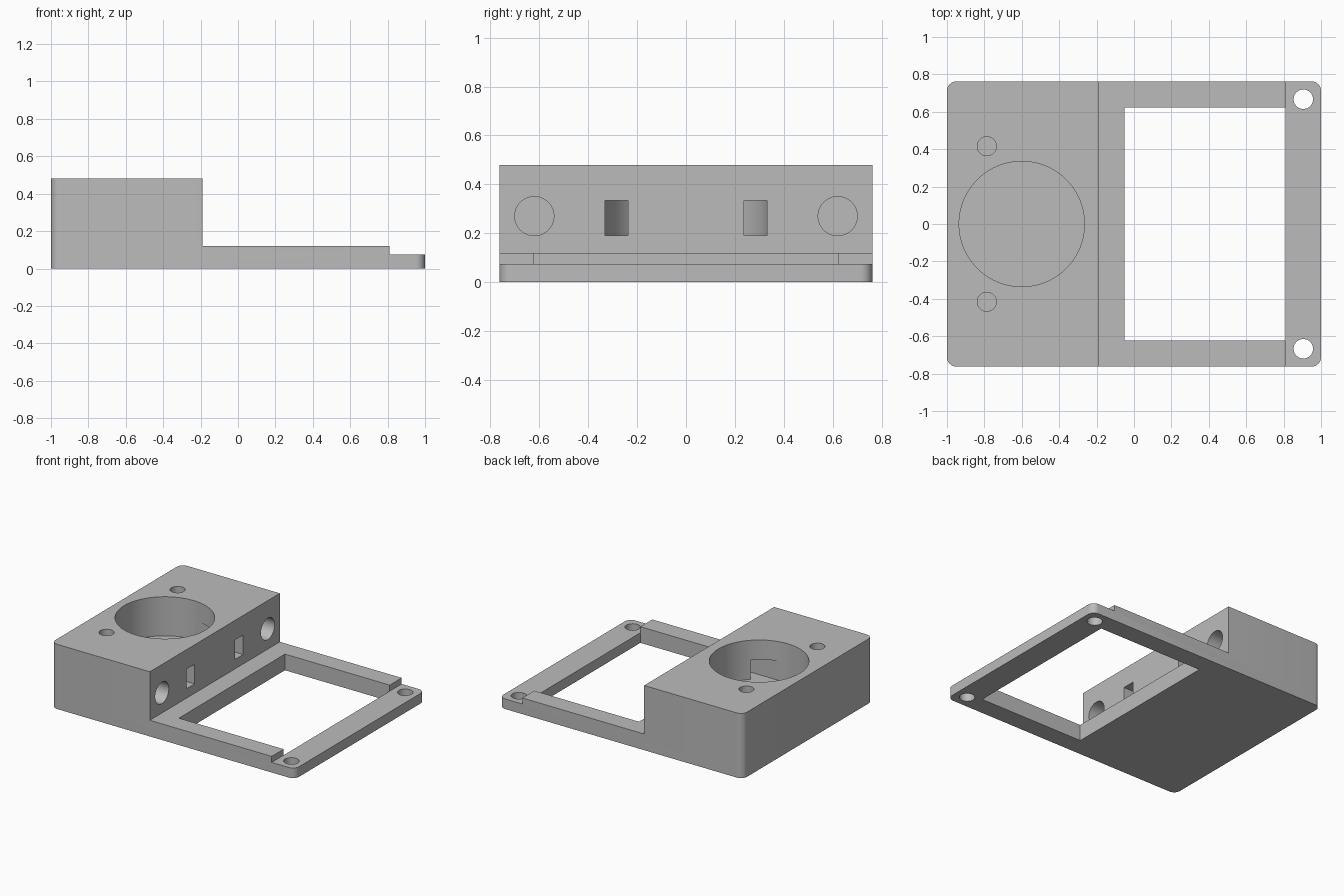
import bpy
import bmesh
from math import radians
from mathutils import Matrix, Vector

if "Cube" in bpy.data.objects:
    bpy.data.objects.remove(bpy.data.objects["Cube"], do_unlink=True)

HALF_W = 0.762      # half width along y
STEP_X = 0.81       # where the side rails stop
FLOOR_Z = 0.19      # floor of the round well

grey = bpy.data.materials.new("matte grey")
grey.use_nodes = True
colour = (0.5, 0.5, 0.5, 1)
grey.diffuse_color = colour
grey.node_tree.nodes["Principled BSDF"].inputs["Base Color"].default_value = colour


def add_object(name, bm):
    bmesh.ops.recalc_face_normals(bm, faces=bm.faces)
    mesh = bpy.data.meshes.new(name)
    bm.to_mesh(mesh)
    bm.free()
    mesh.materials.append(grey)
    obj = bpy.data.objects.new(name, mesh)
    bpy.context.collection.objects.link(obj)
    return obj


def box(name, low, high):
    low, high = Vector(low), Vector(high)
    bm = bmesh.new()
    bmesh.ops.create_cube(bm, size=1, matrix=Matrix.Translation((low + high) / 2)
                          @ Matrix.Diagonal((high - low).to_4d()))
    return add_object(name, bm)


def cylinder(name, start, end, radius, sides=48):
    start, end = Vector(start), Vector(end)
    axis = end - start
    bm = bmesh.new()
    bmesh.ops.create_cone(
        bm, cap_ends=True, segments=sides, radius1=radius, radius2=radius,
        depth=axis.length, matrix=Matrix.Translation((start + end) / 2)
        @ axis.to_track_quat("Z", "Y").to_matrix().to_4x4())
    return add_object(name, bm)


# Stepped body: side profile extruded across the width
profile = [(-1, 0), (1, 0), (1, 0.075), (STEP_X, 0.075), (STEP_X, 0.12),
           (-0.19, 0.12), (-0.19, 0.48), (-1, 0.48)]
bm = bmesh.new()
side = bm.faces.new([bm.verts.new((x, -HALF_W, z)) for x, z in profile])
extruded = bmesh.ops.extrude_face_region(bm, geom=[side])["geom"]
bmesh.ops.translate(bm, vec=(0, 2 * HALF_W, 0),
                    verts=[v for v in extruded if isinstance(v, bmesh.types.BMVert)])

# Rounded outer corners
corners = [e for e in bm.edges
           if all(abs(v.co.x) > 0.99 for v in e.verts)
           and abs(e.verts[0].co.z - e.verts[1].co.z) > 0.01
           and abs(e.verts[0].co.y - e.verts[1].co.y) < 0.01]
bmesh.ops.bevel(bm, geom=corners, offset=0.05, segments=8, profile=0.5,
                affect="EDGES")
body = add_object("housing_body", bm)

# Cutters: frame window, round well, and mirrored holes and slots
cutters = [
    box("window_cutter", (-0.05, -0.622, -0.1), (STEP_X, 0.622, 0.3)),
    cylinder("well_cutter", (-0.6, 0, FLOOR_Z), (-0.6, 0, 0.6), 0.335, 96),
]
for s in (-1, 1):
    cutters += [
        cylinder("corner_hole_cutter", (0.905, s * 0.667, -0.1), (0.905, s * 0.667, 0.2), 0.052),
        cylinder("screw_hole_cutter", (-0.787, s * 0.416, FLOOR_Z), (-0.787, s * 0.416, 0.6), 0.051),
        cylinder("side_socket_cutter", (-0.6, s * 0.62, 0.27), (-0.1, s * 0.62, 0.27), 0.08),
        box("slot_cutter", (-0.59, s * 0.285 - 0.047, FLOOR_Z), (-0.1, s * 0.285 + 0.047, 0.335)),
    ]

for cutter in cutters:
    cutter.hide_render = True
    cut = body.modifiers.new(cutter.name, "BOOLEAN")
    cut.operation = "DIFFERENCE"
    cut.solver = "EXACT"
    cut.object = cutter

# Bake the cuts and remove the cutters
graph = bpy.context.evaluated_depsgraph_get()
graph.update()
baked = bpy.data.meshes.new_from_object(body.evaluated_get(graph))
body.modifiers.clear()
body.data = baked
baked.materials.clear()
baked.materials.append(grey)
for cutter in cutters:
    bpy.data.objects.remove(cutter, do_unlink=True)

# Smooth round walls, crisp edges
for obj in bpy.context.selected_objects:
    obj.select_set(False)
body.select_set(True)
bpy.context.view_layer.objects.active = body
bpy.ops.object.shade_smooth_by_angle(angle=radians(30))
